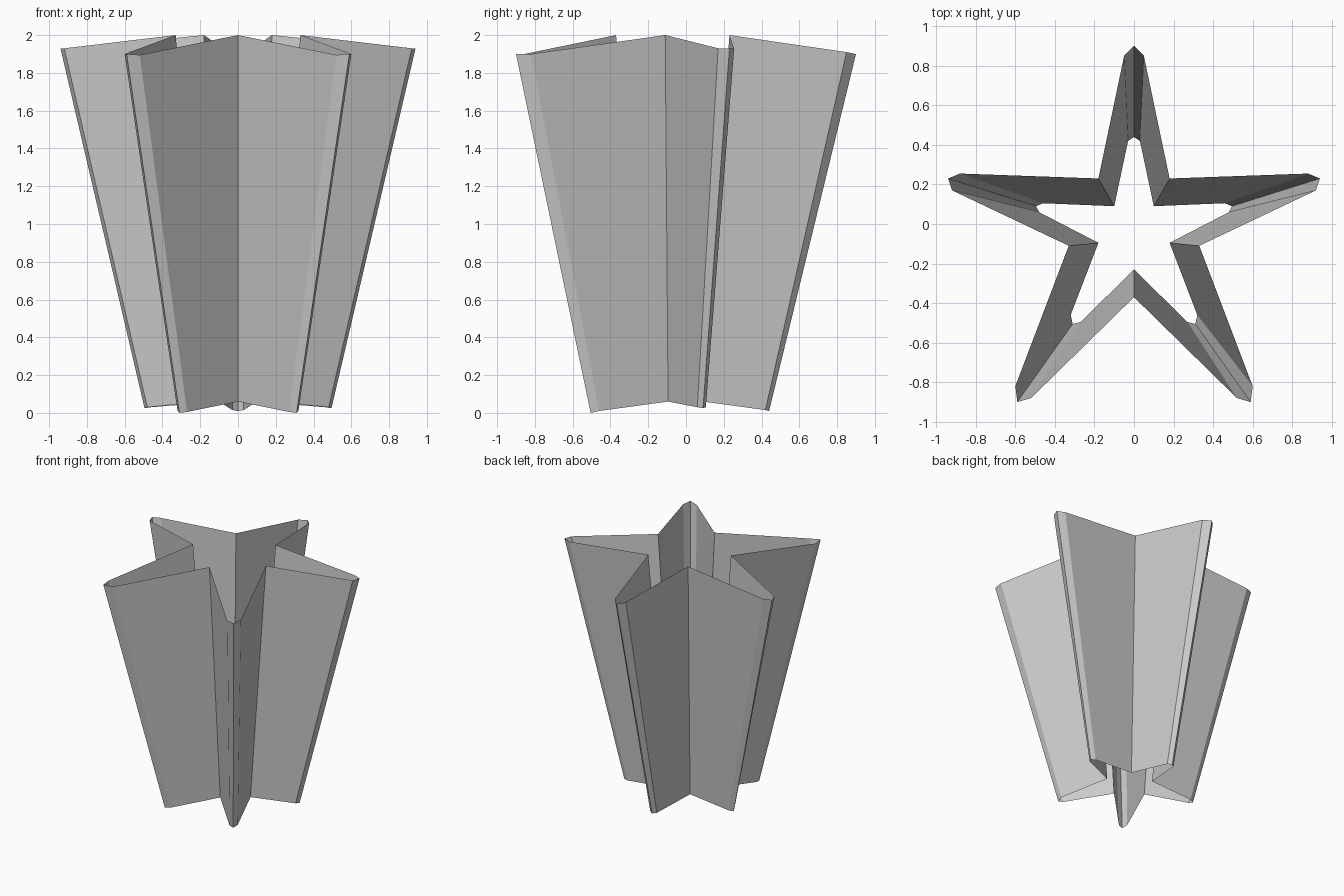
import bpy, bmesh

# Right half of the star outline, from back tip round to front notch:
# each row is (top point, bottom point)
half = [
    ((0.00, 0.90, 1.90), (0.00, 0.44, 0.01)),    # back tip
    ((0.05, 0.85, 1.91), (0.03, 0.42, 0.015)),
    ((0.18, 0.23, 2.00), (0.10, 0.09, 0.06)),    # notch
    ((0.88, 0.255, 1.93), (0.46, 0.105, 0.03)),
    ((0.94, 0.23, 1.93), (0.495, 0.09, 0.025)),  # side tip
    ((0.92, 0.17, 1.93), (0.48, 0.06, 0.03)),
    ((0.33, -0.11, 2.00), (0.18, -0.095, 0.06)), # notch
    ((0.60, -0.82, 1.90), (0.32, -0.46, 0.01)),
    ((0.59, -0.90, 1.90), (0.31, -0.505, 0.00)), # front tip
    ((0.52, -0.88, 1.895), (0.27, -0.495, 0.005)),
    ((0.00, -0.37, 2.00), (0.00, -0.23, 0.06)),  # front notch
]


def flip(p):
    return (-p[0], p[1], p[2])


# Full closed loop: right half plus its mirror image
loop = half + [(flip(t), flip(b)) for t, b in reversed(half[1:-1])]

# Open tapered star tube
bm = bmesh.new()
tops = [bm.verts.new(t) for t, b in loop]
bots = [bm.verts.new(b) for t, b in loop]
n = len(loop)
for i in range(n):
    j = (i + 1) % n
    bm.faces.new((tops[i], tops[j], bots[j], bots[i]))
bm.normal_update()

mesh = bpy.data.meshes.new("star_tube")
bm.to_mesh(mesh)
bm.free()
obj = bpy.data.objects.new("star_tube", mesh)
bpy.context.collection.objects.link(obj)
